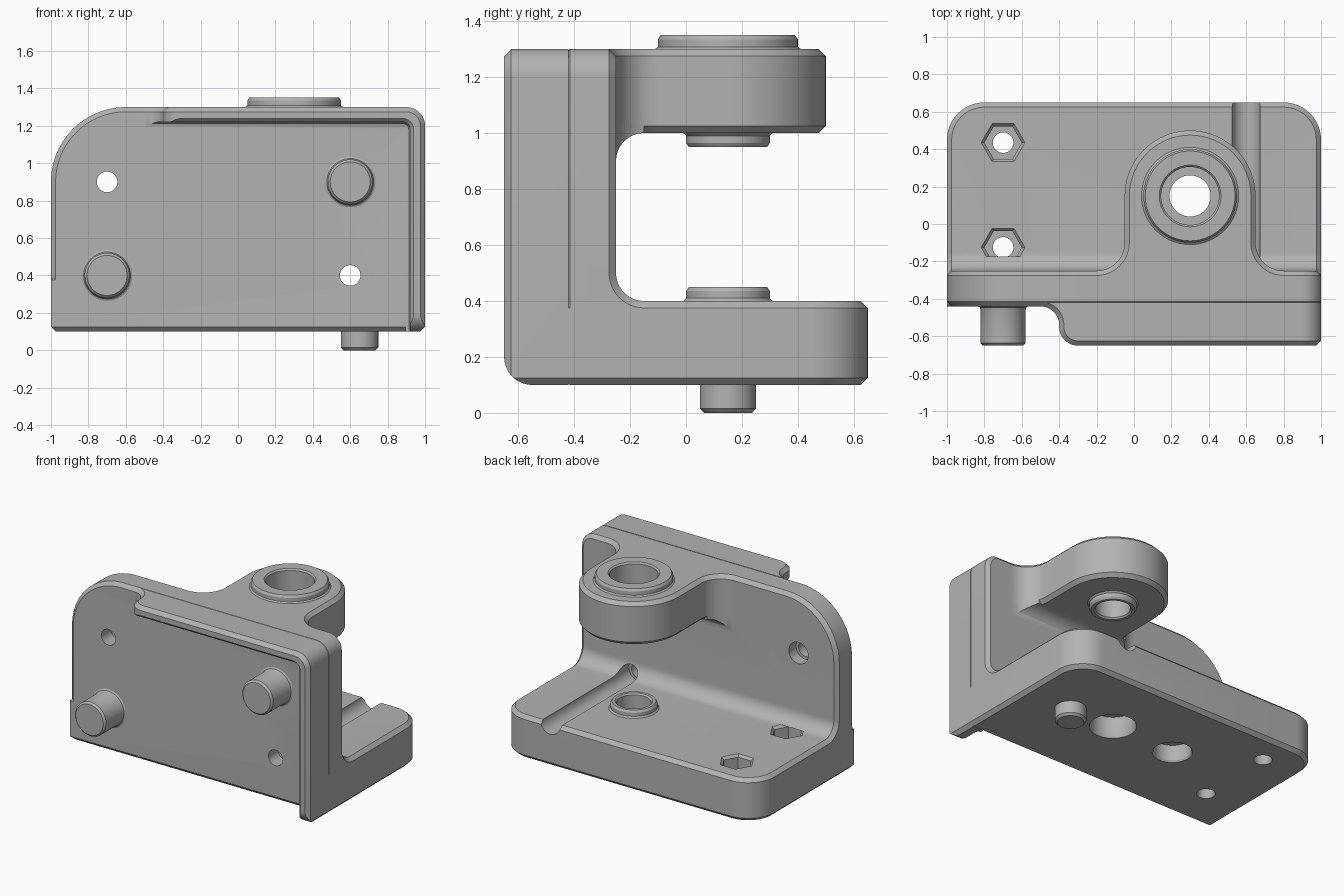
import bpy, bmesh
from math import sin, cos, radians, pi
from mathutils import Vector

if "Cube" in bpy.data.objects:
    bpy.data.objects.remove(bpy.data.objects["Cube"], do_unlink=True)

CH = 0.025                      # edge chamfer
FRONT, BACK = -0.44, -0.25      # wall faces
BORE = (0.3, 0.15)              # main bore centre

grey = bpy.data.materials.new("plain_grey")
grey.use_nodes = True
grey.diffuse_color = (0.45, 0.45, 0.45, 1)
grey.node_tree.nodes["Principled BSDF"].inputs["Base Color"].default_value = (0.45, 0.45, 0.45, 1)


def arc(cx, cy, r, a0, a1, n=12):
    return [(cx + r * cos(radians(a0 + (a1 - a0) * i / n)),
             cy + r * sin(radians(a0 + (a1 - a0) * i / n))) for i in range(n + 1)]


def inset(pts, d):
    """Mitred inset of a counter-clockwise outline (negative d grows it)."""
    out = []
    for i, p in enumerate(pts):
        p = Vector(p)
        a = (p - Vector(pts[i - 1])).normalized()
        b = (Vector(pts[(i + 1) % len(pts)]) - p).normalized()
        na, nb = Vector((-a.y, a.x)), Vector((-b.y, b.x))
        out.append(tuple(p + (na + nb) * d / (1 + na.dot(nb))))
    return out


def place(u, v, w, axis):
    return {"x": (w, u, v), "y": (u, w, v), "z": (u, v, w)}[axis]


def loft(name, sections, axis):
    """Solid through matching outlines, each given as (outline, level)."""
    bm = bmesh.new()
    rings = [[bm.verts.new(place(u, v, w, axis)) for u, v in pts] for pts, w in sections]
    for r, s in zip(rings, rings[1:]):
        for i in range(len(r)):
            bm.faces.new((r[i - 1], r[i], s[i], s[i - 1]))
    bm.faces.new(rings[0])
    bm.faces.new(rings[-1])
    bmesh.ops.recalc_face_normals(bm, faces=bm.faces)
    mesh = bpy.data.meshes.new(name)
    bm.to_mesh(mesh)
    bm.free()
    mesh.materials.append(grey)
    ob = bpy.data.objects.new(name, mesh)
    bpy.context.collection.objects.link(ob)
    return ob


def prism(name, pts, lo, hi, axis, c_lo=0.0, c_hi=0.0):
    sections = [(pts, lo + abs(c_lo)), (pts, hi - abs(c_hi))]
    if c_lo:
        sections.insert(0, (inset(pts, c_lo), lo))
    if c_hi:
        sections.append((inset(pts, c_hi), hi))
    return loft(name, sections, axis)


def turned(name, centre, profile, axis, n=64):
    """Round part from (radius, level) pairs along an axis."""
    step = 360 / n
    return loft(name, [(arc(*centre, r, 0, 360 - step, n - 1), w) for r, w in profile], axis)


def combine(target, tool, operation):
    mod = target.modifiers.new("combine", "BOOLEAN")
    mod.operation, mod.solver, mod.object = operation, "EXACT", tool
    bpy.context.view_layer.objects.active = target
    bpy.ops.object.modifier_apply(modifier=mod.name)
    bpy.data.objects.remove(tool, do_unlink=True)


# Upright wall
wall_outline = ([(-0.975, 0.1), (0.975, 0.1), (1, 0.125)] + arc(0.9, 1.2, 0.1, 0, 90)
                + arc(-0.6, 0.9, 0.4, 90, 180, 24) + [(-1, 0.125)])
body = prism("bracket_body", wall_outline, FRONT, BACK, "y", CH, CH)

# Base plate
base_outline = ([(-1, FRONT), (1, FRONT)] + arc(0.8, 0.45, 0.2, 0, 90)
                + arc(-0.8, 0.45, 0.2, 90, 180))
base = prism("base_plate", base_outline, 0.1, 0.4, "z", CH, CH)

# Rounded inside corner between base and wall
def corner(r):
    return [(-0.35, 0.3), (-0.15, 0.3)] + arc(-0.15, 0.5, r, 270, 180) + [(-0.35, 0.5)]


corner_fillet = loft("corner_fillet", [(corner(0.1 + CH), -1), (corner(0.1), CH - 1),
                                       (corner(0.1), 1 - CH), (corner(0.1 + CH), 1)], "x")

# Upper ear with flared root
ear_outline = ([(-0.25, -0.4), (0.85, -0.4), (0.85, BACK)] + arc(0.8, -0.1, 0.15, 270, 180)
               + arc(*BORE, 0.35, 0, 180, 40) + arc(-0.2, -0.1, 0.15, 0, -90) + [(-0.25, BACK)])
ear = prism("upper_ear", ear_outline, 1.0, 1.3, "z", CH, CH)

# Rounded corner under the ear
ear_fillet = prism("ear_fillet", [(-0.3, 0.9)] + arc(-0.15, 0.9, 0.1, 180, 90)
                   + [(-0.15, 1.03), (-0.3, 1.03)], -0.4, 0.95, "x")
combine(ear_fillet, prism("ear_trim", ear_outline, 0.8, 1.2, "z"), "INTERSECT")

# Front lip along the top and the left edge
lip_outline = ([(-0.5, 0.1), (0.975, 0.1), (1, 0.125)] + arc(0.9, 1.2, 0.1, 0, 90)
               + [(-0.5, 1.3)])
lip = prism("front_lip", lip_outline, -0.65, -0.42, "y", CH)
pocket = [(-2, -1), (0.92, -1)] + arc(0.88, 1.18, 0.04, 0, 90, 6) + [(-2, 1.22)]
combine(lip, loft("lip_pocket", [
    (inset(pocket, -0.03), -0.67), (inset(pocket, -0.02), -0.651), (pocket, -0.63),
    (pocket, -0.465), (inset(pocket, 0.007), -0.448), (inset(pocket, 0.025), FRONT),
    (inset(pocket, 0.025), -0.3)], "y"), "DIFFERENCE")

# Curved end of the top lip
sweep = ([(-2, -1), (-0.3, -1)] + arc(-0.3, -0.55, 0.1, 270, 180)
         + arc(-0.5, -0.54, 0.1, 0, 90) + [(-2, FRONT)])
combine(lip, loft("lip_end_cut", [(sweep, 0), (sweep, 1.3 - CH),
                                  (inset(sweep, -CH - 0.002), 1.302)], "z"), "DIFFERENCE")

# Rounded lower front corner of the side lip
combine(lip, prism("lip_toe_cut", [(-0.8, 0), (-0.55, 0)] + arc(-0.55, 0.2, 0.1, 270, 180)
                   + [(-0.8, 0.2)], 0.5, 1.2, "x"), "DIFFERENCE")

# Bosses around the main bore
top_boss = turned("top_boss", BORE, [(0.25, 1.2), (0.26, 1.3), (0.25, 1.308),
                                     (0.25, 1.335), (0.24, 1.35)], "z")
under_boss = turned("under_boss", BORE, [(0.15, 1.1), (0.16, 1.0), (0.15, 0.99),
                                         (0.15, 0.965), (0.14, 0.95)], "z")
base_boss = turned("base_boss", BORE, [(0.15, 0.3), (0.16, 0.4), (0.15, 0.41),
                                       (0.15, 0.435), (0.14, 0.45)], "z")

# Locating pins
foot_pin = turned("foot_pin", (0.65, 0.15), [(0.1, 0.2), (0.1, 0.015), (0.085, 0)], "z")
pins = [turned("front_pin", c, [(0.135, -0.4), (0.135, FRONT), (0.125, -0.446), (0.12, -0.46),
                                (0.12, -0.637), (0.107, -0.65)], "y")
        for c in ((0.6, 0.9), (-0.7, 0.4))]

for part in [base, corner_fillet, ear, ear_fillet, lip, top_boss, under_boss,
             base_boss, foot_pin] + pins:
    combine(body, part, "UNION")

# Stepped main bore through ear and base, and blind socket below
cutters = [
    turned("ear_bore", BORE, [(0.11, 0.8), (0.11, 1.1), (0.155, 1.1), (0.155, 1.34),
                              (0.175, 1.36)], "z"),
    turned("ear_bore_lead", BORE, [(0.13, 0.94), (0.11, 0.96)], "z"),
    turned("base_bore", BORE, [(0.155, 0.09), (0.145, 0.11), (0.145, 0.25), (0.11, 0.25),
                               (0.11, 0.44), (0.13, 0.46)], "z"),
    turned("socket", (-0.2, 0.14), [(0.135, 0.09), (0.12, 0.112), (0.12, 0.22)], "z"),
]

# Screw holes in the wall; the lower one runs out as a groove in the base
for c, end in (((-0.7, 0.9), 0.0), ((0.6, 0.4), 1.0)):
    cutters.append(turned("wall_screw_hole", c, [(0.055, -0.5), (0.055, -0.33),
                                                 (0.075, -0.33), (0.075, end)], "y", 40))

# Nut pockets in the base
for y in (0.435, -0.125):
    cutters.append(turned("nut_hole", (-0.7, y), [(0.065, 0.09), (0.055, 0.11),
                                                  (0.055, 0.35)], "z", 40))
    cutters.append(turned("nut_pocket", (-0.7, y), [(0.1, 0.27), (0.1, 0.383),
                                                    (0.12, 0.403)], "z", 6))
for c in cutters:
    combine(body, c, "DIFFERENCE")

# Smooth curved faces, keep edges crisp
bpy.ops.object.select_all(action="DESELECT")
body.select_set(True)
bpy.context.view_layer.objects.active = body
bpy.ops.object.shade_smooth_by_angle(angle=pi / 6)
